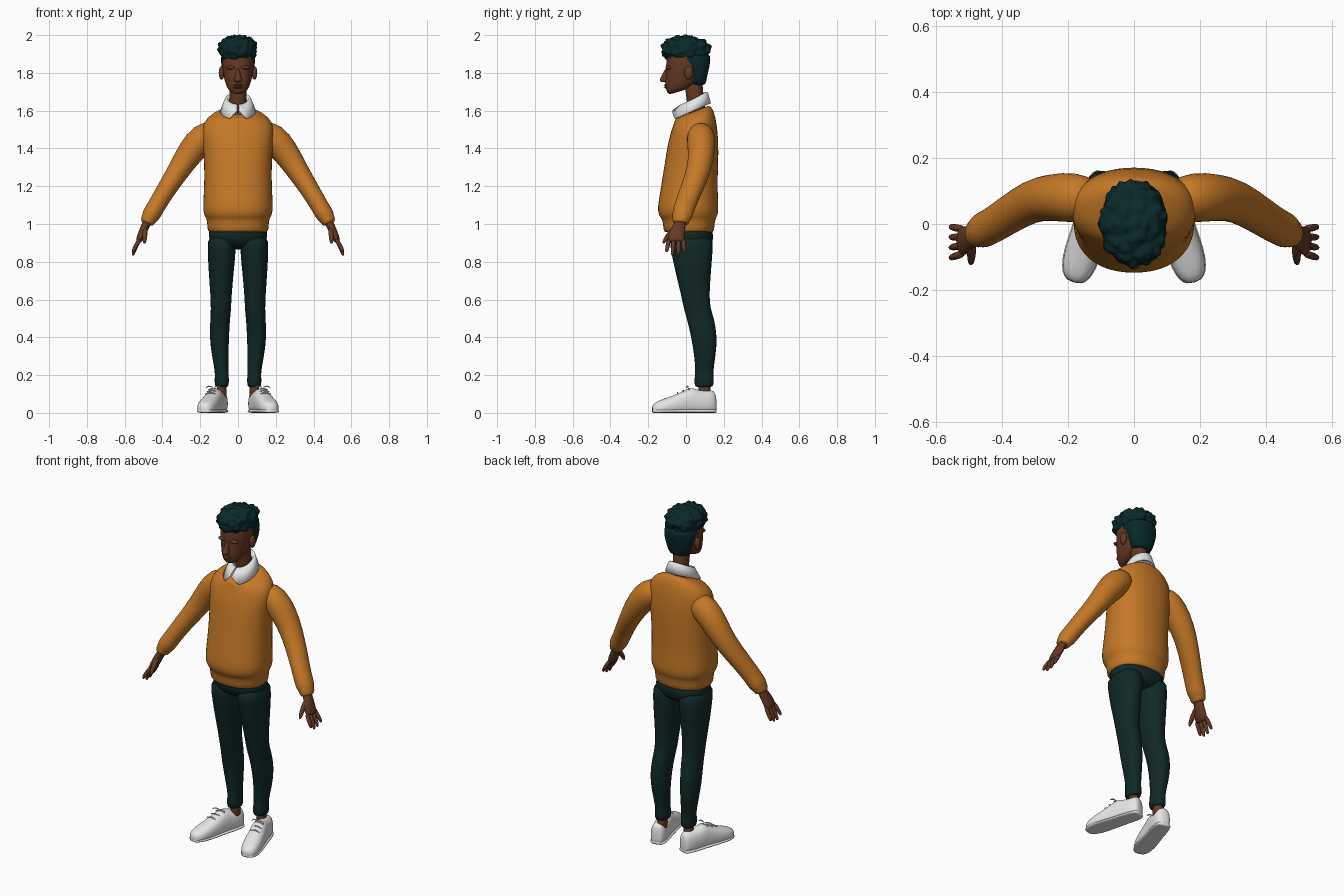
import bpy
import bmesh
from math import cos, sin, pi, copysign
from mathutils import Vector, noise

if "Cube" in bpy.data.objects:
    bpy.data.objects.remove(bpy.data.objects["Cube"], do_unlink=True)

SEGMENTS = 24
SIDES = (("left", 1), ("right", -1))


def material(name, r, g, b):
    mat = bpy.data.materials.new(name)
    mat.use_nodes = True
    mat.diffuse_color = (r, g, b, 1)
    shader = mat.node_tree.nodes["Principled BSDF"]
    shader.inputs["Base Color"].default_value = (r, g, b, 1)
    shader.inputs["Roughness"].default_value = 0.8
    return mat


skin = material("brown skin", .13, .04, .018)
wool = material("mustard wool", .56, .19, .02)
cloth = material("dark green cloth", .005, .021, .02)
hair_color = material("dark teal hair", .003, .022, .023)
white = material("white", .8, .8, .8)


def finish(name, bm, mat, smooth_level=1):
    bmesh.ops.recalc_face_normals(bm, faces=bm.faces)
    mesh = bpy.data.meshes.new(name)
    bm.to_mesh(mesh)
    bm.free()
    mesh.materials.append(mat)
    mesh.shade_smooth()
    obj = bpy.data.objects.new(name, mesh)
    bpy.context.collection.objects.link(obj)
    if smooth_level:
        sub = obj.modifiers.new("Smooth", "SUBSURF")
        sub.levels = sub.render_levels = smooth_level
    return obj


def bridge(bm, rings, closed=True):
    rows = [[bm.verts.new(p) for p in ring] for ring in rings]
    for low, high in zip(rows, rows[1:]):
        count = len(low)
        for i in range(count if closed else count - 1):
            j = (i + 1) % count
            bm.faces.new((low[i], low[j], high[j], high[i]))
    return rows


def loft(name, rings, mat, level=1):
    bm = bmesh.new()
    rows = bridge(bm, rings)
    bm.faces.new(rows[0])
    bm.faces.new(rows[-1])
    return finish(name, bm, mat, level)


def bend(value, power):
    return copysign(abs(value) ** power, value)


def circle(count=SEGMENTS):
    return [(cos(2 * pi * i / count), sin(2 * pi * i / count)) for i in range(count)]


def section(z, rx, front, back, tilt=0, x=0, power=.88):
    """Level oval from front to back; tilt raises its back."""
    mid, ry = (front + back) / 2, (back - front) / 2
    return [(x + rx * bend(c, power), mid + ry * bend(s, power), z + tilt * ry * bend(s, power))
            for c, s in circle()]


def tube(name, path, mat, side=1, count=16):
    """Path of x, y, z, radius across, radius along y."""
    centers = [Vector((p[0] * side, p[1], p[2])) for p in path]
    rings = []
    for i, p in enumerate(path):
        tangent = centers[min(i + 1, len(path) - 1)] - centers[max(i - 1, 0)]
        across = Vector((0, 1, 0)).cross(tangent).normalized()
        along = tangent.cross(across).normalized()
        rings.append([centers[i] + across * p[3] * c + along * p[4] * s for c, s in circle(count)])
    return loft(name, rings, mat)


def ellipsoid(name, center, radii, mat):
    bm = bmesh.new()
    bmesh.ops.create_uvsphere(bm, u_segments=20, v_segments=12, radius=1)
    for v in bm.verts:
        v.co = Vector(center) + Vector(a * b for a, b in zip(v.co, radii))
    return finish(name, bm, mat, 0)


# Sweater body with ribbed hem and sloping shoulders
loft("sweater_body", [section(*r) for r in (
    (.955, .155, -.112, .143), (.96, .162, -.12, .15), (1.025, .165, -.124, .154),
    (1.035, .175, -.14, .165), (1.07, .187, -.152, .174), (1.12, .185, -.147, .17),
    (1.25, .178, -.124, .168), (1.38, .183, -.105, .174), (1.47, .193, -.09, .17, .1),
    (1.54, .187, -.07, .158, .2), (1.577, .14, -.062, .142, .35),
    (1.594, .085, -.057, .123, .4), (1.59, .07, -.04, .1, .4))], wool)

# Sleeves with cuffs
for label, side in SIDES:
    tube(label + "_sleeve", [
        (.11, .075, 1.5, .06, .06), (.185, .08, 1.46, .082, .08), (.25, .082, 1.385, .074, .072),
        (.31, .072, 1.29, .06, .066), (.385, .025, 1.175, .051, .06), (.435, -.008, 1.09, .048, .056),
        (.462, -.02, 1.045, .05, .056), (.468, -.023, 1.035, .042, .048),
        (.483, -.03, 1.005, .038, .045), (.484, -.03, 1.002, .026, .03)], wool, side)

# Hands
for label, side in SIDES:
    tube(label + "_palm", [
        (.47, -.025, 1.035, .024, .03), (.49, -.035, .99, .022, .032), (.508, -.048, .95, .022, .043),
        (.523, -.053, .915, .019, .045), (.528, -.054, .905, .011, .038)], skin, side)
    for i, tip in enumerate((.85, .832, .835, .85)):
        y = -.09 + .025 * i
        spread = y * 1.25 + .01
        tube(f"{label}_finger_{i + 1}", [
            (.517, y, .925, .012, .012), (.54, (y + spread) / 2, .885, .012, .012),
            (.555, spread, tip + .01, .01, .01), (.557, spread, tip, .005, .005)], skin, side, 10)
    tube(label + "_thumb", [
        (.493, -.05, .985, .017, .018), (.493, -.085, .95, .015, .016),
        (.494, -.112, .915, .012, .012), (.495, -.122, .895, .006, .006)], skin, side, 10)

# Trousers
loft("trouser_seat", [section(*r) for r in (
    (.865, .06, -.03, .1), (.89, .14, -.075, .14), (.93, .16, -.098, .146), (1.0, .158, -.105, .142))], cloth)
for label, side in SIDES:
    loft(label + "_trouser_leg", [section(z, rx, front, back, 0, x * side) for z, x, rx, front, back in (
        (.95, .085, .074, -.095, .144), (.87, .086, .076, -.083, .143), (.75, .089, .067, -.058, .133),
        (.62, .09, .056, -.025, .123), (.55, .09, .054, -.012, .13), (.5, .094, .052, .004, .15),
        (.4, .1, .052, .028, .166), (.3, .094, .044, .044, .157), (.21, .086, .034, .051, .142),
        (.18, .086, .039, .043, .148), (.145, .086, .037, .045, .146), (.135, .086, .03, .055, .135))], cloth)
    tube(label + "_ankle", [(.086, .1, .07, .028, .034), (.086, .1, .11, .027, .033),
                            (.086, .096, .17, .026, .032)], skin, side)


# Shoes turned outwards, lofted from heel to toe
def shoe_ring(t, width, height, side):
    heel, toe = Vector((.086, .158, 0)), Vector((.183, -.178, 0))
    across = (toe - heel).cross(Vector((0, 0, 1))).normalized()
    ring = []
    for c, s in circle():
        taper = 1 - .3 * max(s, 0)
        p = heel.lerp(toe, t) + across * width * bend(c, .65) * taper
        ring.append((p.x * side, p.y, height * (.5 + .5 * bend(s, .6))))
    return ring


SHOE = ((0, .022, .08), (.03, .038, .122), (.12, .046, .116), (.28, .048, .118), (.38, .048, .137),
        (.5, .05, .118), (.65, .053, .094), (.82, .053, .074), (.94, .041, .058), (1, .02, .042))
for label, side in SIDES:
    loft(label + "_shoe", [shoe_ring(t, w, h, side) for t, w, h in SHOE], white)
    loft(label + "_sole", [shoe_ring(t, w + .003, .022, side) for t, w, h in SHOE], white)
    for i in range(3):
        x, y, z = .13 + .008 * i, .015 - .03 * i, .134 - .011 * i
        tube(f"{label}_lace_{i + 1}", [(x - .032, y, z - .014, .004, .004), (x, y, z, .004, .004),
                                       (x + .032, y, z - .014, .004, .004)], white, side, 8)
    for bow in (-1, 1):
        tube(f"{label}_bow_{bow + 2}", [
            (.13, .012, .134, .003, .003), (.13 + bow * .025, .008, .145, .004, .006),
            (.13 + bow * .042, .0, .132, .003, .005)], white, side, 8)

# Neck and head
tube("neck", [(0, .06, 1.56, .05, .05), (0, .052, 1.64, .045, .046),
              (0, .042, 1.72, .045, .048), (0, .035, 1.78, .05, .05)], skin)
loft("head", [section(*r) for r in (
    (1.7, .024, -.078, .0, .3), (1.705, .045, -.097, .025, .3), (1.73, .062, -.108, .06, .2),
    (1.765, .073, -.111, .085), (1.8, .079, -.105, .1), (1.825, .083, -.108, .108),
    (1.86, .086, -.104, .11), (1.92, .085, -.1, .11), (1.96, .06, -.07, .08))], skin)
loft("nose", [section(*r) for r in (
    (1.75, .01, -.125, -.09), (1.754, .02, -.136, -.09), (1.765, .022, -.141, -.09),
    (1.79, .012, -.125, -.09), (1.825, .009, -.111, -.09))], skin)
for label, z in (("upper", 1.735), ("lower", 1.724)):
    ellipsoid(label + "_lip", (0, -.1, z), (.026, .016, .007), skin)
for label, side in SIDES:
    ellipsoid(label + "_ear", (side * .087, .014, 1.8), (.015, .023, .036), skin)
    ellipsoid(label + "_brow_ridge", (side * .036, -.092, 1.828), (.028, .017, .01), skin)

# Short hair at the back and sides
loft("lower_hair", [section(*r) for r in (
    (1.735, .052, .03, .098), (1.745, .062, .02, .106), (1.8, .08, .015, .116),
    (1.84, .088, .0, .126), (1.87, .093, -.05, .13), (1.91, .09, -.06, .13))], hair_color)

# Curly hair on top
bm = bmesh.new()
bmesh.ops.create_icosphere(bm, subdivisions=5, radius=1)
for v in bm.verts:
    n = v.co.normalized()
    p = Vector((.105 * bend(n.x, .9), .131 * bend(n.y, .9), .072 * bend(n.z, .85)))
    curl = noise.voronoi(p * 30)[0][0]
    v.co = Vector((0, .0, 1.925)) + p + n * (.01 - .026 * min(curl, .8))
finish("curly_hair", bm, hair_color, 0)

# Folded shirt collar, open at the front
inner, top, fold, edge = [], [], [], []
for i in range(41):
    a = .06 + (2 * pi - .12) * i / 40
    c, s = cos(a), sin(a)
    off = min(a, 2 * pi - a)
    notch = .055 * max(0, 1 - off / .5)
    inner.append((.05 * s, .05 - .05 * c, 1.61 - .03 * c))
    top.append((.057 * s, .048 - .06 * c, 1.665 - .032 * c))
    fold.append((.066 * s, .042 - .072 * c, 1.66 - .032 * c))
    edge.append((.092 * s, .029 - .1 * c, 1.595 - .043 * c + notch))
bm = bmesh.new()
bridge(bm, (inner, top, fold, edge), closed=False)
collar = finish("shirt_collar", bm, white, 0)
thick = collar.modifiers.new("Thickness", "SOLIDIFY")
thick.thickness = .007
thick.offset = 0
